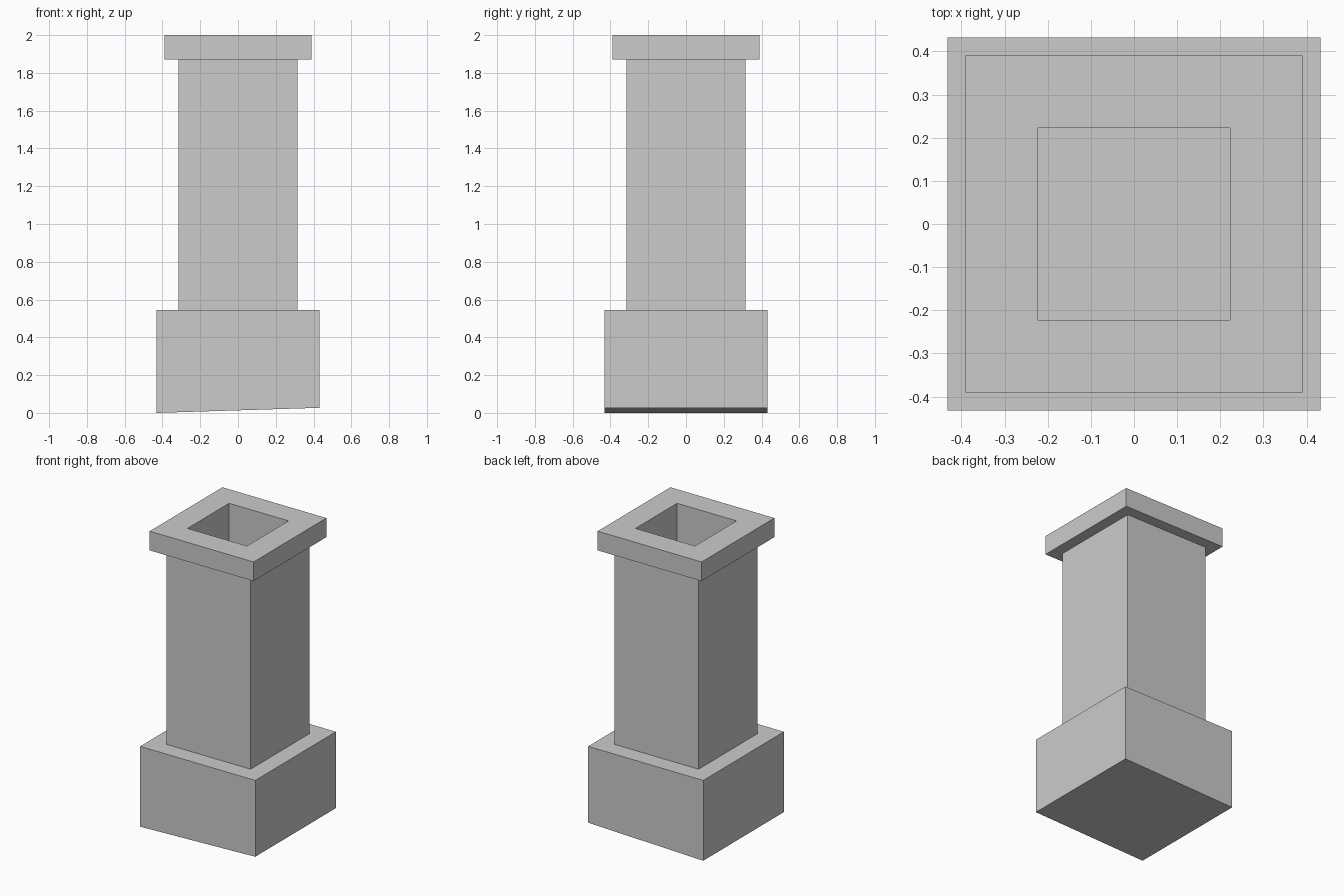
import bpy
import bmesh

if "Cube" in bpy.data.objects:
    bpy.data.objects.remove(bpy.data.objects["Cube"])

# Stepped chimney outline as (half width, height), from foot up and down into the flue
PROFILE = [
    (0.432, 0.0), (0.432, 0.545),     # base block
    (0.315, 0.545), (0.315, 1.87),    # shaft
    (0.39, 1.87), (0.39, 2.0),        # cap
    (0.223, 2.0), (0.223, 1.5),       # flue opening
]
FOOT_RISE = 0.027                     # underside slopes up towards +x


def square_loft(name, profile):
    """Join square rings along a profile and close both ends."""
    bm = bmesh.new()
    rings = [[bm.verts.new((sx * h, sy * h, z))
              for sx, sy in ((-1, -1), (1, -1), (1, 1), (-1, 1))]
             for h, z in profile]
    for low, high in zip(rings, rings[1:]):
        for i in range(4):
            j = (i + 1) % 4
            bm.faces.new((low[i], low[j], high[j], high[i]))
    bm.faces.new(rings[0][::-1])
    bm.faces.new(rings[-1])

    # Sloping underside to sit on a roof
    for v in rings[0]:
        if v.co.x > 0:
            v.co.z += FOOT_RISE

    bmesh.ops.recalc_face_normals(bm, faces=bm.faces)
    mesh = bpy.data.meshes.new(name)
    bm.to_mesh(mesh)
    bm.free()
    obj = bpy.data.objects.new(name, mesh)
    bpy.context.collection.objects.link(obj)
    return obj


square_loft("chimney", PROFILE)
